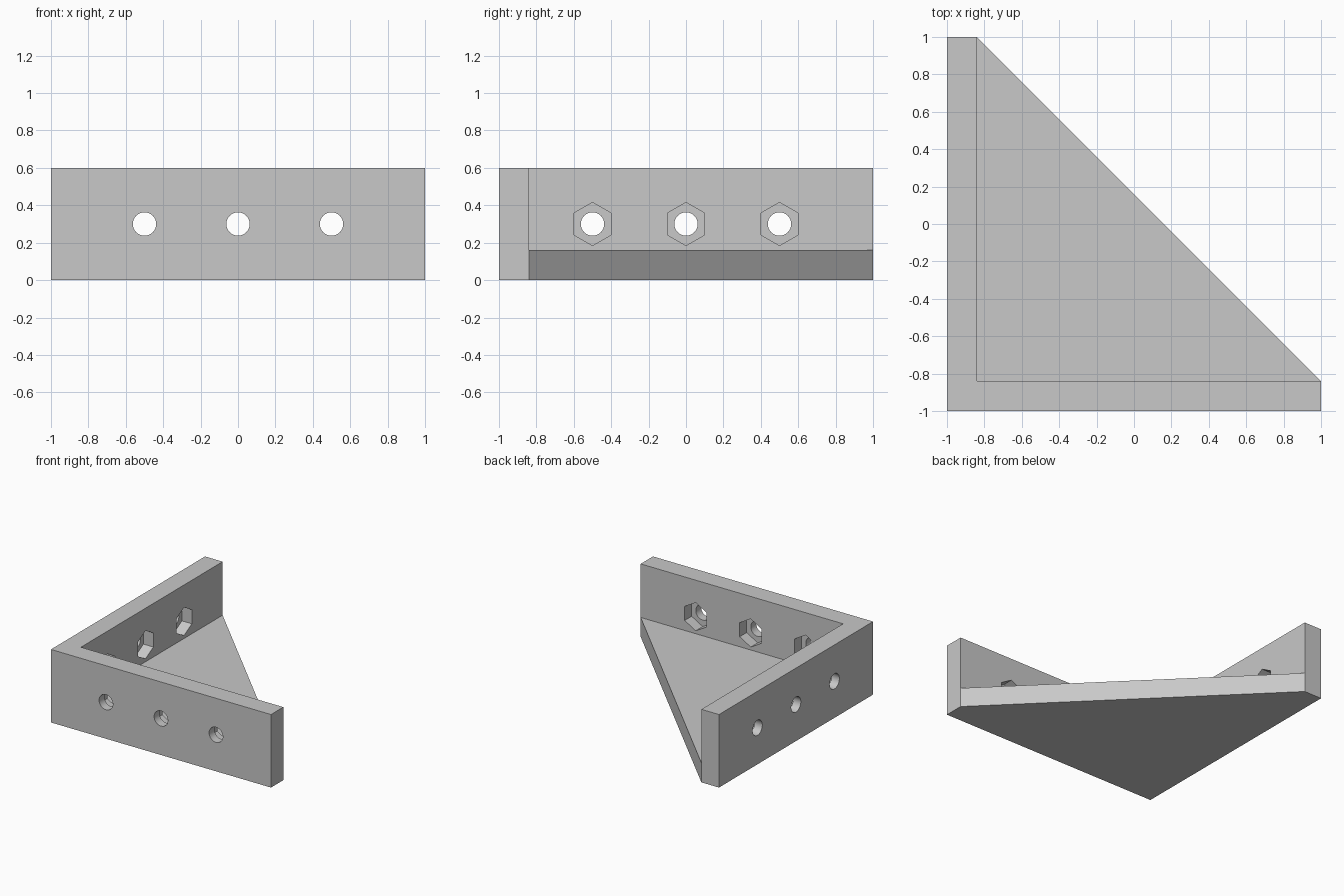
import bpy, bmesh, math
from mathutils import Matrix, Vector

if "Cube" in bpy.data.objects:
    bpy.data.objects.remove(bpy.data.objects["Cube"])

WALL, FLOOR, HEIGHT = 0.16, 0.16, 0.60
INNER = -1 + WALL          # inside face of both walls
HOLE_R, HOLE_Z = 0.0625, 0.30
NUT_R = 0.1 / math.cos(math.pi / 6)
NUT_DEPTH = 0.09

grey = bpy.data.materials.new("grey plastic")
grey.diffuse_color = (0.58, 0.58, 0.58, 1)
grey.use_nodes = True
grey.node_tree.nodes["Principled BSDF"].inputs["Base Color"].default_value = grey.diffuse_color


def finish(name, bm):
    bmesh.ops.recalc_face_normals(bm, faces=bm.faces)
    mesh = bpy.data.meshes.new(name)
    bm.to_mesh(mesh)
    bm.free()
    mesh.materials.append(grey)
    obj = bpy.data.objects.new(name, mesh)
    bpy.context.collection.objects.link(obj)
    return obj


def prism(name, outline, z0, z1):
    bm = bmesh.new()
    face = bm.faces.new([bm.verts.new((x, y, z0)) for x, y in outline])
    new = bmesh.ops.extrude_face_region(bm, geom=[face])["geom"]
    bmesh.ops.translate(bm, vec=(0, 0, z1 - z0),
                        verts=[v for v in new if isinstance(v, bmesh.types.BMVert)])
    return finish(name, bm)


def bore(name, axis, along, sides, radius, start, end):
    """Horizontal prism through a wall, running along x or y."""
    bm = bmesh.new()
    mid = (start + end) / 2
    if axis == 'Y':
        rot, pos = Matrix.Rotation(math.pi / 2, 4, 'X'), Vector((along, mid, HOLE_Z))
    else:
        rot, pos = Matrix.Rotation(math.pi / 2, 4, 'Y'), Vector((mid, along, HOLE_Z))
    bmesh.ops.create_cone(bm, cap_ends=True, segments=sides, radius1=radius,
                          radius2=radius, depth=end - start)
    bmesh.ops.transform(bm, matrix=Matrix.Translation(pos) @ rot, verts=bm.verts)
    # turn the prism so that a corner points straight up
    top = max(v.co.z for v in bm.verts) - HOLE_Z
    if sides == 6 and top < radius * 0.95:
        bmesh.ops.rotate(bm, cent=pos, verts=bm.verts,
                         matrix=Matrix.Rotation(math.pi / 6, 3, axis))
    return finish(name, bm)


# Solid corner block with a sloping long side
bracket = prism("corner_bracket",
                [(-1, -1), (1, -1), (1, INNER), (INNER, 1), (-1, 1)], 0, HEIGHT)

# Open space above the floor, between the two walls
cutters = [prism("inside_cutter", [(INNER, INNER), (2, INNER), (INNER, 2)], FLOOR, 1)]

# Bolt holes with hexagonal nut pockets on the inside of each wall
for axis in 'XY':
    for along in (-0.5, 0, 0.5):
        cutters.append(bore("nut_cutter", axis, along, 6, NUT_R,
                            INNER - NUT_DEPTH, INNER + 0.05))
        cutters.append(bore("hole_cutter", axis, along, 32, HOLE_R, -1.1, INNER + 0.1))

for cutter in cutters:
    mod = bracket.modifiers.new("cut", 'BOOLEAN')
    mod.operation, mod.solver, mod.object = 'DIFFERENCE', 'EXACT', cutter

# Apply the cuts and clear away the cutters
bpy.context.view_layer.objects.active = bracket
bracket.select_set(True)
for mod in list(bracket.modifiers):
    bpy.ops.object.modifier_apply(modifier=mod.name)
for cutter in cutters:
    bpy.data.objects.remove(cutter)
bpy.ops.object.select_all(action='DESELECT')
bracket.select_set(True)
bpy.ops.object.shade_smooth_by_angle(angle=math.radians(30))
